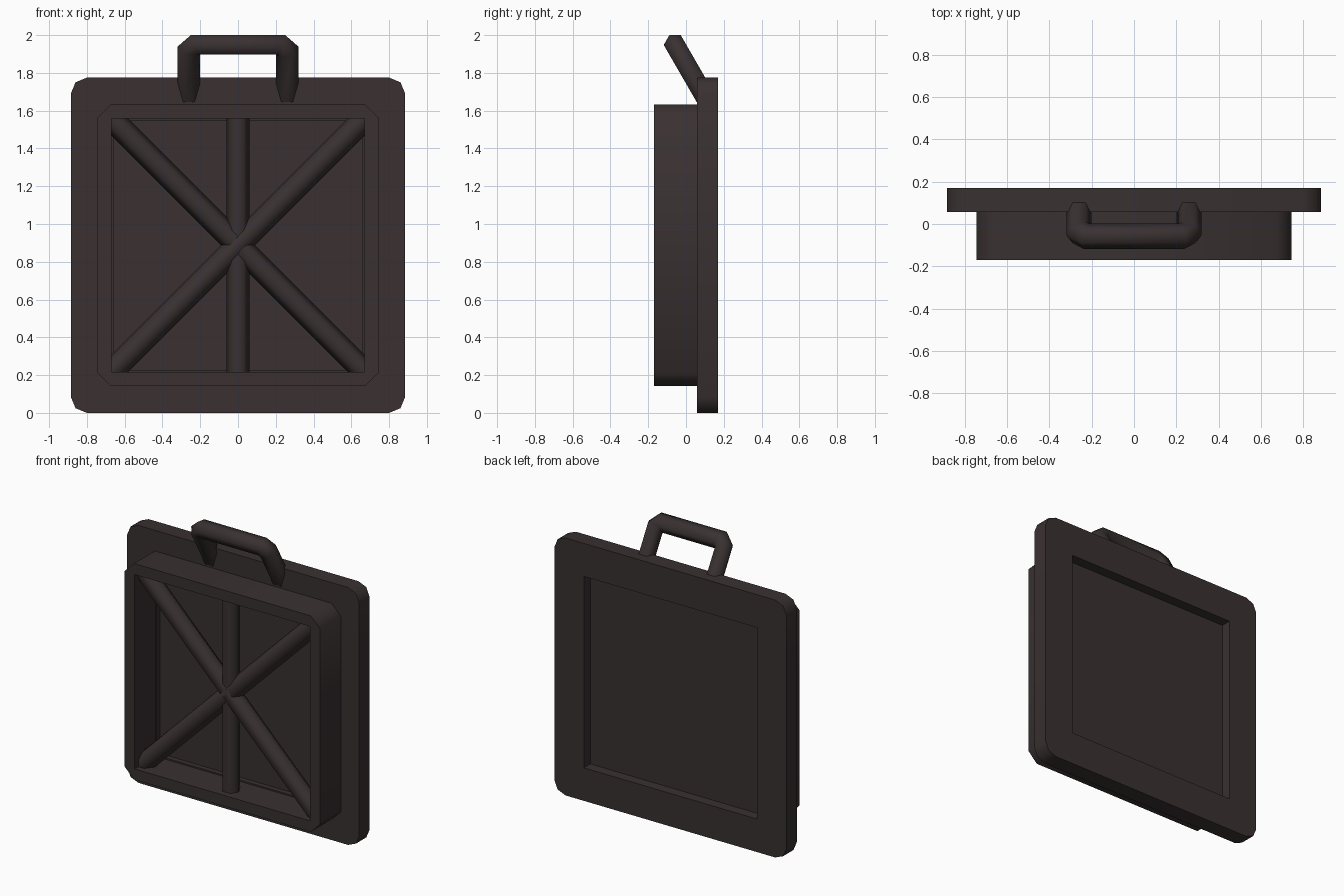
import bpy, bmesh, math
from mathutils import Vector

if "Cube" in bpy.data.objects:
    bpy.data.objects.remove(bpy.data.objects["Cube"])

mat = bpy.data.materials.new("dark brown metal")
mat.diffuse_color = (0.041, 0.030, 0.031, 1)
mat.use_nodes = True
mat.node_tree.nodes["Principled BSDF"].inputs["Base Color"].default_value = mat.diffuse_color
CZ = 0.8875  # centre height of the panel


def finish(name, bm, angle):
    bmesh.ops.recalc_face_normals(bm, faces=bm.faces)
    me = bpy.data.meshes.new(name)
    bm.to_mesh(me)
    bm.free()
    me.materials.append(mat)
    ob = bpy.data.objects.new(name, me)
    bpy.context.collection.objects.link(ob)
    bpy.ops.object.select_all(action='DESELECT')
    ob.select_set(True)
    bpy.context.view_layer.objects.active = ob
    bpy.ops.object.shade_smooth_by_angle(angle=math.radians(angle))
    return ob


def outline(w, h, r, seg):
    """Rectangle with corners rounded in seg steps, same count for any radius."""
    pts = []
    for k, (sx, sz) in enumerate(((1, 1), (-1, 1), (-1, -1), (1, -1))):
        for i in range(seg + 1):
            a = math.pi / 2 * (k + i / seg)
            pts.append((sx * (w - r) + r * math.cos(a), CZ + sz * (h - r) + r * math.sin(a)))
    return pts


def frame(name, outer, inner, y0, y1):
    """Square ring with rounded outer corners and a square opening."""
    bm = bmesh.new()
    loops = [[bm.verts.new((x, y, z)) for x, z in pts]
             for pts, y in ((outer, y0), (outer, y1), (inner, y1), (inner, y0))]
    n = len(outer)
    for a in range(4):
        p, q = loops[a], loops[(a + 1) % 4]
        for i in range(n):
            j = (i + 1) % n
            bm.faces.new((p[i], p[j], q[j], q[i]))
    bmesh.ops.remove_doubles(bm, verts=bm.verts, dist=1e-5)
    return finish(name, bm, 50)


def tube(name, path, side, radius):
    """Six-sided mitred tube; side is the first cross-section axis."""
    path = [Vector(p) for p in path]
    dirs = [(b - a).normalized() for a, b in zip(path, path[1:])]
    u = Vector(side).normalized()
    v = dirs[0].cross(u)
    ring = [path[0] + radius * (math.cos(math.pi / 3 * i) * u + math.sin(math.pi / 3 * i) * v)
            for i in range(6)]
    bm = bmesh.new()
    rings = [[bm.verts.new(c) for c in ring]]
    for k, d in enumerate(dirs):
        plane = d + dirs[k + 1] if k + 1 < len(dirs) else d
        # slide every corner along the run until it meets the mitre plane
        ring = [c + d * ((path[k + 1] - c).dot(plane) / d.dot(plane)) for c in ring]
        rings.append([bm.verts.new(c) for c in ring])
    for p, q in zip(rings, rings[1:]):
        for i in range(6):
            j = (i + 1) % 6
            bm.faces.new((p[i], p[j], q[j], q[i]))
    bm.faces.new(rings[0])
    bm.faces.new(rings[-1])
    return finish(name, bm, 65)


# back plate with opening, and raised front frame
frame("back_plate", outline(0.885, CZ, 0.085, 2), outline(0.66, 0.66, 0, 2), 0.057, 0.17)
frame("front_frame", outline(0.745, 0.745, 0.07, 1), outline(0.67, 0.67, 0, 1), -0.17, 0.057)

# thin panel closing the opening
bm = bmesh.new()
bmesh.ops.create_cube(bm, size=1)
for vert in bm.verts:
    vert.co = (vert.co.x * 1.34, 0.095 + vert.co.y * 0.008, CZ + vert.co.z * 1.34)
finish("inner_panel", bm, 30)

# brace bars: one upright and two diagonals
BY = -0.075
tube("upright_bar", [(0, BY, CZ - 0.7), (0, BY, CZ + 0.7)], (1, 0, 0), 0.06)
for s, side in ((1, "right"), (-1, "left")):
    tube("diagonal_bar_" + side, [(-0.69 * s, BY, CZ - 0.69), (0.69 * s, BY, CZ + 0.69)],
         (1, 0, -s), 0.063)

# carry handle, leaning forward, with cut corners
top = Vector((0, -0.058, 1.948))
lean = Vector((0, -0.5, math.sqrt(0.75)))
hx, cut = 0.26, 0.035
half = [top - lean * 0.335 - Vector((hx, 0, 0)),
        top - lean * cut - Vector((hx, 0, 0)),
        top - Vector((hx - cut, 0, 0))]
tube("handle", half + [Vector((-p.x, p.y, p.z)) for p in reversed(half)], (1, 0, 0), 0.06)
